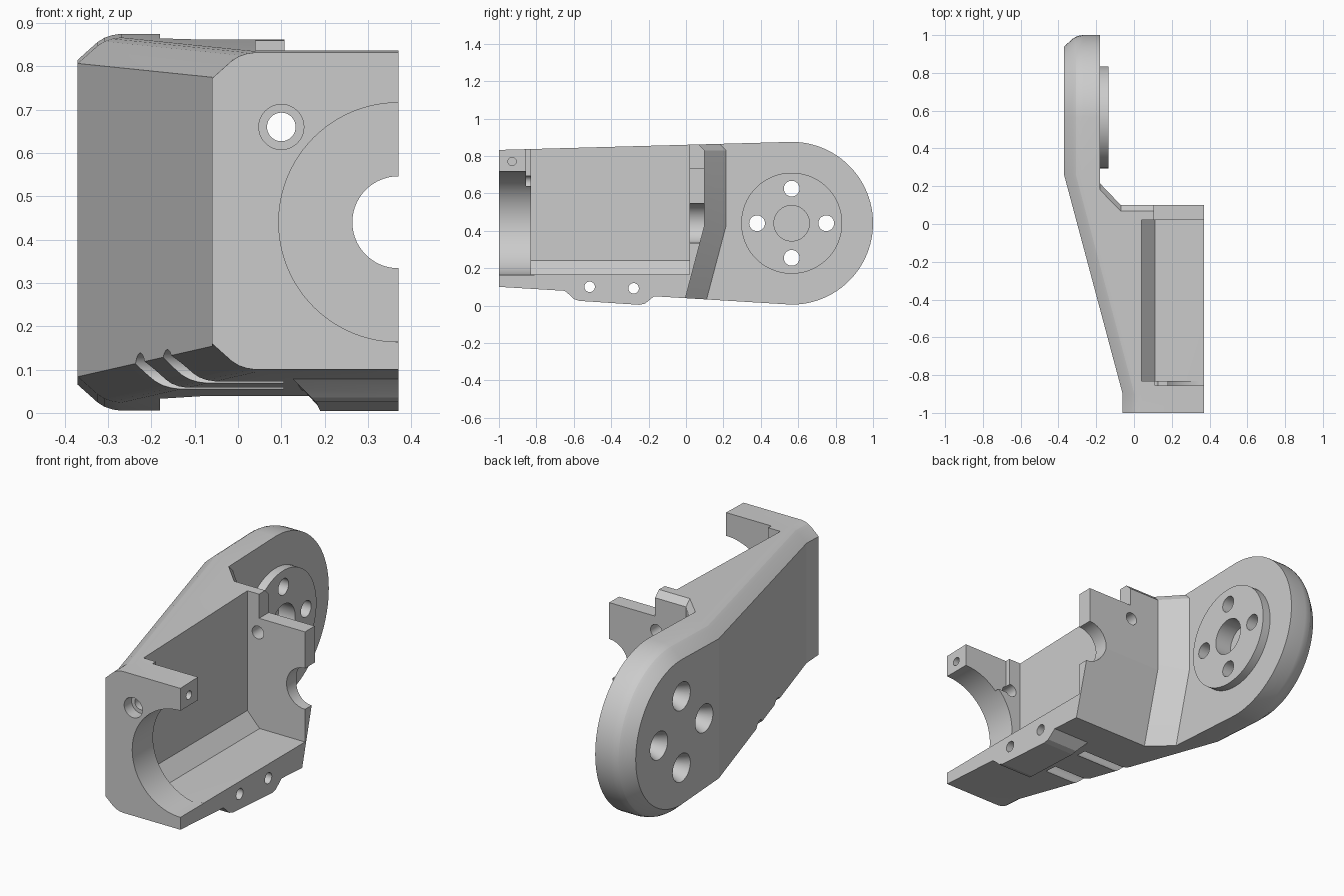
import bpy, bmesh
from math import sin, cos, pi

if "Cube" in bpy.data.objects:
    bpy.data.objects.remove(bpy.data.objects["Cube"])

grey = bpy.data.materials.new("plain grey")
grey.use_nodes = True
grey.diffuse_color = (0.6, 0.6, 0.6, 1)
grey.node_tree.nodes["Principled BSDF"].inputs["Base Color"].default_value = (0.6, 0.6, 0.6, 1)


def loft(name, rings, end_faces=None):
    """Skin a list of equal-length rings and close both ends."""
    bm = bmesh.new()
    loops = [[bm.verts.new(p) for p in ring] for ring in rings]
    n = len(rings[0])
    for a, b in zip(loops, loops[1:]):
        for i in range(n):
            j = (i + 1) % n
            bm.faces.new((a[i], a[j], b[j], b[i]))
    bm.faces.new(loops[0])
    for idx in end_faces or [range(n)]:
        bm.faces.new([loops[-1][i] for i in idx])
    bmesh.ops.recalc_face_normals(bm, faces=bm.faces)
    mesh = bpy.data.meshes.new(name)
    bm.to_mesh(mesh)
    bm.free()
    mesh.materials.append(grey)
    ob = bpy.data.objects.new(name, mesh)
    bpy.context.collection.objects.link(ob)
    return ob


def along(axis, t, a, b):
    return (t, a, b) if axis == "x" else (a, t, b)


def prism(name, axis, outline, start, end):
    return loft(name, [[along(axis, t, a, b) for a, b in outline] for t in (start, end)])


def turned(name, axis, centre, stations, sides=48):
    """Round part along x or y; stations are (position, radius)."""
    ca, cb = centre
    return loft(name, [[along(axis, t, ca + r * cos(2 * pi * i / sides),
                              cb + r * sin(2 * pi * i / sides)) for i in range(sides)]
                       for t, r in stations])


def combine(target, tool, operation="DIFFERENCE"):
    tool.hide_render = True
    mod = target.modifiers.new("join", "BOOLEAN")
    mod.operation, mod.solver, mod.object = operation, "EXACT", tool
    deps = bpy.context.evaluated_depsgraph_get()
    mesh = bpy.data.meshes.new_from_object(target.evaluated_get(deps))
    target.modifiers.clear()
    target.data = mesh
    bpy.data.objects.remove(tool)


# Bracket body: side outline lofted from the open side to the slanted outer face
HUB = (0.565, 0.44)
R = 0.435
ARC = 48


def outer_x(y):
    return -0.06 - 0.31 * min(max((y + 0.9) / 1.16, 0), 1)


def side_outline(inset):
    def low(y):
        return 0.1 - 0.095 * (y + 1) / 1.565 + inset

    def high(y):
        return 0.832 + 0.043 * (y + 1) / 1.565 - inset
    breaks = (-1, -0.9, 0.26)
    arc = [(HUB[0] + (R - inset) * cos(pi * (i / ARC - 0.5)),
            HUB[1] + (R - inset) * sin(pi * (i / ARC - 0.5))) for i in range(ARC + 1)]
    return [(y, low(y)) for y in breaks] + arc + [(y, high(y)) for y in reversed(breaks)]


rings = [[(0.37, y, z) for y, z in side_outline(0)]]
for depth, inset in ((0.1, 0), (0.08, 0.003), (0.062, 0.009), (0.046, 0.019), (0, 0.06)):
    rings.append([(outer_x(y) + depth, y, z) for y, z in side_outline(inset)])
n = len(rings[0])
body = loft("bracket", rings, [(0, 1, n - 2, n - 1), (1, 2, n - 3, n - 2), range(2, n - 2)])

# Space behind the back wall, leaving the arm; the wall leans forward low down
plan = [(-0.18, 1.4), (-0.18, 0.215), (-0.07, 0.1), (0.6, 0.1), (0.6, 1.4)]
levels = ((-0.1, -0.14), (0.43, 0), (0.83, 0), (1, -0.17))
combine(body, loft("rear_cut", [[(x, y + s, z) for x, y in plan] for z, s in levels]))

# Screw lug under the floor
lug = [(-0.68, 0.1), (-0.65, 0.08), (-0.62, 0.055), (-0.6, 0.035), (-0.57, 0.025),
       (-0.25, 0.004), (-0.22, 0.01), (-0.17, 0.05), (-0.14, 0.058), (-0.14, 0.1)]
lug_start = [(0.19 - max(z - 0.015, 0), y, z) for y, z in lug]
combine(body, loft("lug", [lug_start, [(0.37, y, z) for y, z in lug]]), "UNION")

# Boss on the arm
combine(body, turned("boss", "x", HUB, [(-0.25, 0.27), (-0.135, 0.27)], 96), "UNION")

# Open pocket with a sloped lower corner
pocket = [(0.04, 0.24), (0.11, 0.165), (0.6, 0.165), (0.6, 1.2), (0.04, 1.2)]
combine(body, prism("pocket", "y", pocket, -0.83, 0.02))


def box_cut(x0, z0, y0, y1):
    combine(body, prism("box_cut", "y", [(x0, z0), (0.6, z0), (0.6, 1.2), (x0, 1.2)], y0, y1))


box_cut(0.107, 0.735, 0.01, 0.3)      # lowered tab on the back wall
box_cut(0.11, 0.64, -0.856, -0.8)     # shallow recess inside the front wall

# Round openings in the front and back walls
for radius, y0, y1 in ((0.276, -1.1, -0.81), (0.106, -0.1, 0.3)):
    combine(body, turned("opening", "y", (0.37, 0.44), [(y0, radius), (y1, radius)], 96))

# Screw hole through both walls, with a counterbore in front
screw = [(-1.1, 0.052), (-0.94, 0.052), (-0.94, 0.033), (0.3, 0.033)]
combine(body, turned("wall_hole", "y", (0.1, 0.66), screw))

# Small blind hole in the front tab
combine(body, turned("tab_hole", "x", (-0.93, 0.77), [(0.2, 0.022), (0.5, 0.022)]))

# Lug screw holes with head channels running out to the slanted face
for y, z in ((-0.515, 0.1), (-0.28, 0.092)):
    combine(body, turned("lug_hole", "x", (y, z), [(0, 0.028), (0.5, 0.028)]))
    combine(body, turned("head_channel", "x", (y, z), [(-0.5, 0.046), (0.105, 0.046)]))

# Hub recess and four countersunk holes around it
combine(body, turned("hub_recess", "x", HUB, [(-0.23, 0.095), (0, 0.095)]))
sink = [(-0.4, 0.085), (-0.3, 0.042), (0, 0.042)]
for dy, dz in ((1, 0), (-1, 0), (0, 1), (0, -1)):
    centre = (HUB[0] + 0.185 * dy, HUB[1] + 0.185 * dz)
    combine(body, turned("arm_hole", "x", centre, sink))

bpy.ops.object.select_all(action="DESELECT")
body.select_set(True)
bpy.context.view_layer.objects.active = body
bpy.ops.object.shade_smooth_by_angle(angle=0.23)
